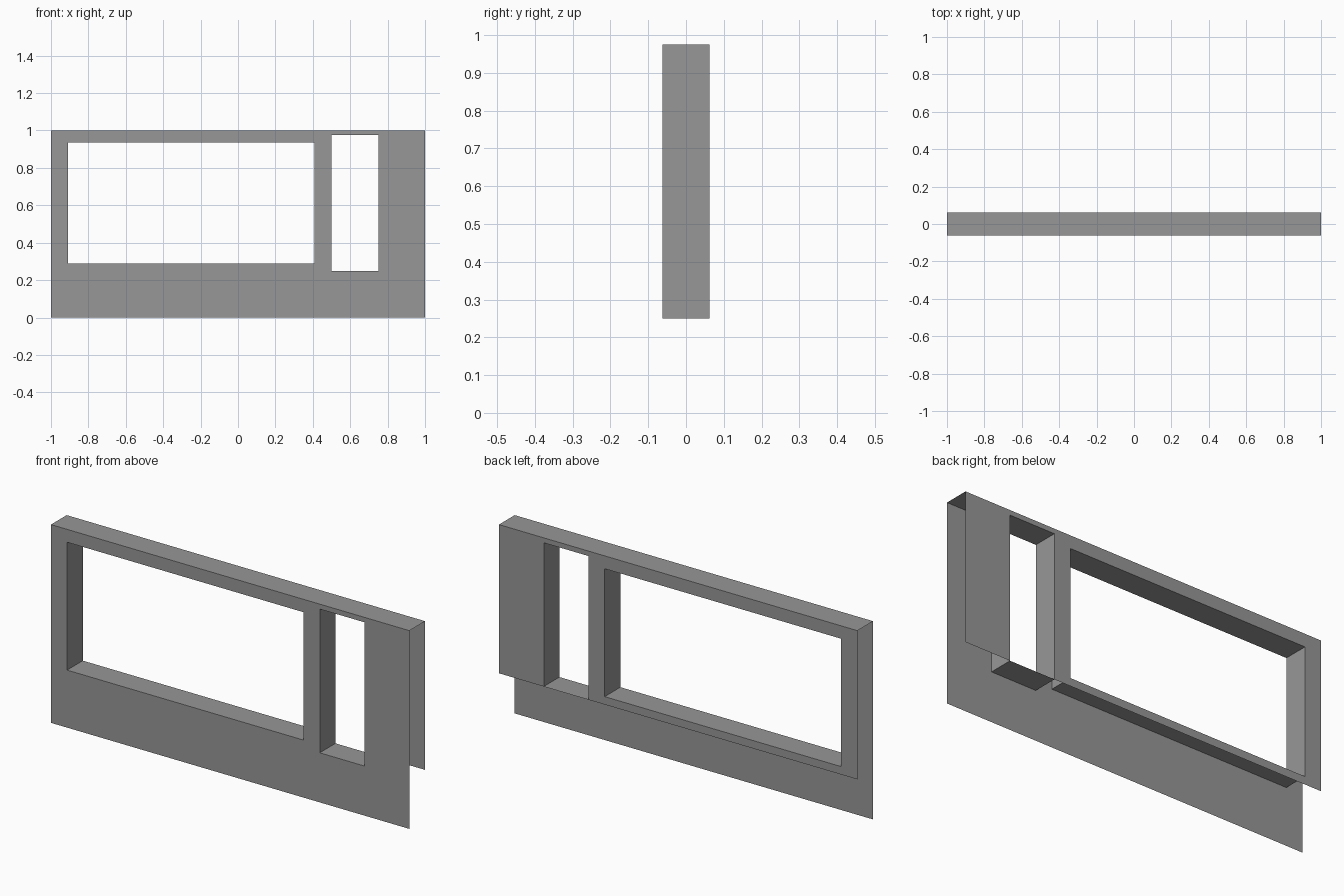
import bpy
import bmesh

cube = bpy.data.objects.get("Cube")
if cube:
    bpy.data.objects.remove(cube, do_unlink=True)

GREY = (0.31, 0.31, 0.31, 1.0)
wall_grey = bpy.data.materials.new("wall_grey")
wall_grey.use_nodes = True
wall_grey.diffuse_color = GREY
wall_grey.node_tree.nodes["Principled BSDF"].inputs["Base Color"].default_value = GREY

HALF_LENGTH, HALF_DEPTH, HEIGHT = 1.0, 0.0625, 1.0
BACK_BOTTOM = 0.25
# Openings as left, right, bottom, top
WIDE = (-0.91, 0.41, 0.29, 0.935)
NARROW = (0.5, 0.75, BACK_BOTTOM, 0.975)


def make_object(name, quads):
    bm = bmesh.new()
    for quad in quads:
        bm.faces.new([bm.verts.new(p) for p in quad])
    bmesh.ops.remove_doubles(bm, verts=bm.verts, dist=0.0001)
    mesh = bpy.data.meshes.new(name)
    bm.to_mesh(mesh)
    bm.free()
    mesh.materials.append(wall_grey)
    obj = bpy.data.objects.new(name, mesh)
    bpy.context.collection.objects.link(obj)


def sheet(name, y, bottom):
    """Upright sheet in vertical strips, each split above and below an opening."""
    quads = []

    def add(x0, x1, z0, z1):
        if z1 - z0 < 0.0001:
            return
        quad = [(x0, y, z0), (x1, y, z0), (x1, y, z1), (x0, y, z1)]
        quads.append(quad if y < 0 else quad[::-1])

    x = -HALF_LENGTH
    for left, right, low, high in (WIDE, NARROW):
        add(x, left, bottom, HEIGHT)
        add(left, right, bottom, low)
        add(left, right, high, HEIGHT)
        x = right
    add(x, HALF_LENGTH, bottom, HEIGHT)
    make_object(name, quads)


def reveal(name, opening):
    """Four lining faces, turned towards the middle of the opening."""
    left, right, low, high = opening
    corners = [(left, low), (right, low), (right, high), (left, high)]
    d = HALF_DEPTH
    quads = []
    for (ax, az), (bx, bz) in zip(corners, corners[1:] + corners[:1]):
        quads.append([(ax, -d, az), (bx, -d, bz), (bx, d, bz), (ax, d, az)])
    make_object(name, quads)


# Outer and inner wall skins, open at the ends and below
sheet("front_skin", -HALF_DEPTH, 0.0)
sheet("back_skin", HALF_DEPTH, BACK_BOTTOM)

# Linings of the two openings
reveal("wide_opening_lining", WIDE)
reveal("narrow_opening_lining", NARROW)

# Top strip joining the skins
L, D = HALF_LENGTH, HALF_DEPTH
make_object("top_strip", [[(-L, -D, HEIGHT), (L, -D, HEIGHT), (L, D, HEIGHT), (-L, D, HEIGHT)]])
